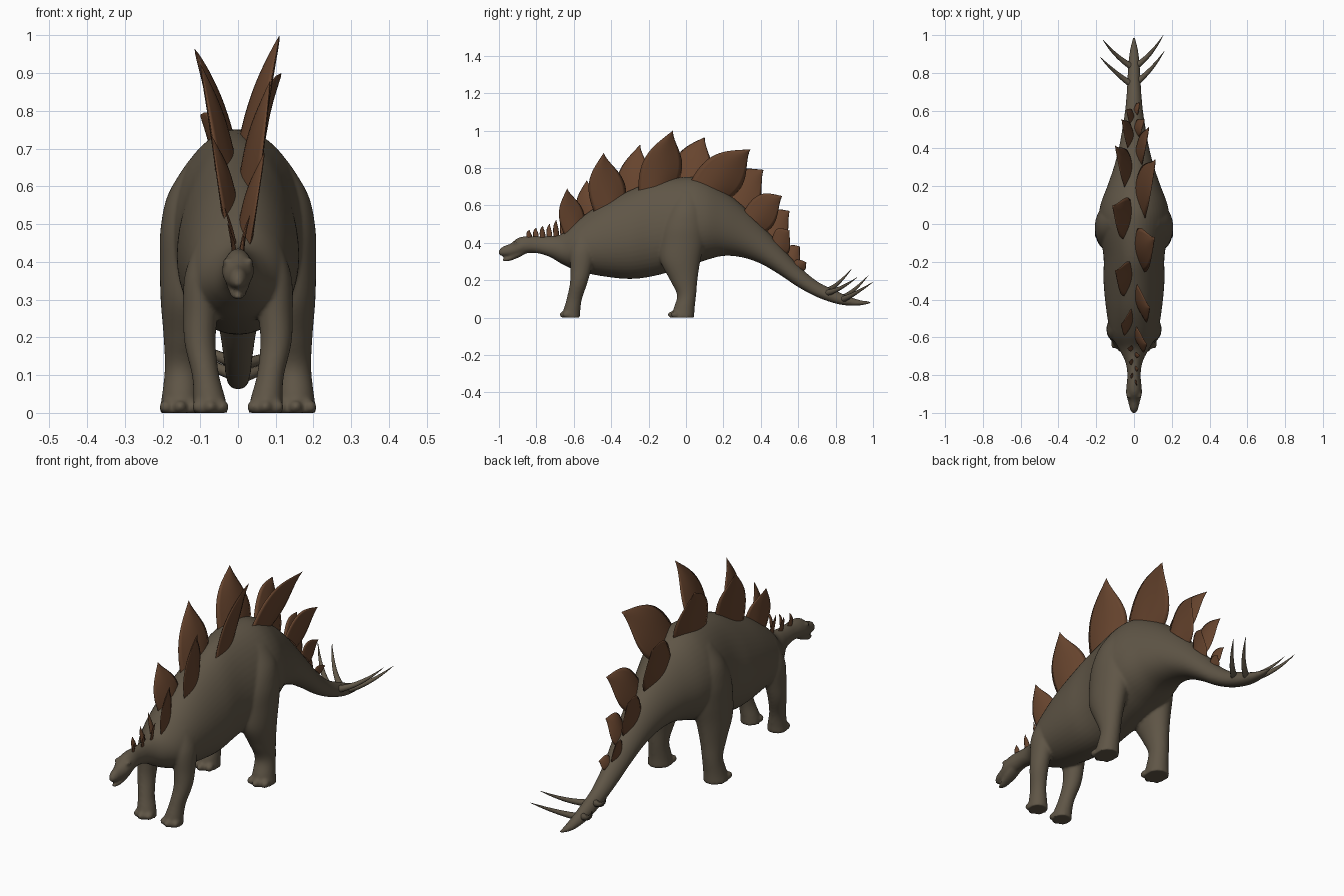
import bpy, bmesh, math
from mathutils import Vector

cube = bpy.data.objects.get("Cube")
if cube:
    bpy.data.objects.remove(cube)


def material(name, rgb):
    m = bpy.data.materials.new(name)
    m.use_nodes = True
    m.diffuse_color = (*rgb, 1)
    bsdf = m.node_tree.nodes["Principled BSDF"]
    bsdf.inputs["Base Color"].default_value = (*rgb, 1)
    bsdf.inputs["Roughness"].default_value = 0.8
    return m


HIDE = material("olive brown hide", (0.115, 0.092, 0.062))
PLATE = material("rust brown plate", (0.135, 0.058, 0.027))


def finish(bm, name, mat):
    bmesh.ops.recalc_face_normals(bm, faces=bm.faces)
    for f in bm.faces:
        f.smooth = True
    me = bpy.data.meshes.new(name)
    bm.to_mesh(me)
    bm.free()
    me.materials.append(mat)
    ob = bpy.data.objects.new(name, me)
    bpy.context.collection.objects.link(ob)
    return ob


def smooth_rows(rows, steps=6):
    """Catmull-Rom interpolation between station rows."""
    pts = [Vector(r) for r in rows]
    pts = [pts[0]] + pts + [pts[-1]]
    out = []
    for a, b, c, d in zip(pts, pts[1:], pts[2:], pts[3:]):
        for i in range(steps):
            t = i / steps
            out.append(b + (c - a) * (t / 2) + (a * 2 - b * 5 + c * 4 - d) * (t * t / 2)
                       + (b * 3 - a - c * 3 + d) * (t ** 3 / 2))
    return out + [pts[-1]]


def loft(bm, rows, up, egg=0.0, sides=48):
    """Skin elliptical rings; each row is centre x, y, z, half width, half depth."""
    rings = []
    for x, y, z, rx, rv in smooth_rows(rows):
        ring = []
        for i in range(sides):
            a = math.tau * i / sides
            s = math.sin(a)
            across = rx * math.cos(a) * (1 - egg * s)
            ring.append(bm.verts.new(Vector((x + across, y, z)) + up * (rv * s)))
        rings.append(ring)
    for r, q in zip(rings, rings[1:]):
        for i in range(sides):
            j = (i + 1) % sides
            bm.faces.new((r[i], r[j], q[j], q[i]))
    bm.faces.new(rings[0])
    bm.faces.new(rings[-1])


def ball(bm, centre, size):
    made = bmesh.ops.create_uvsphere(bm, u_segments=16, v_segments=10, radius=1)
    for v in made["verts"]:
        v.co = Vector(v.co[i] * size[i] + centre[i] for i in range(3))


Y, Z = Vector((0, 1, 0)), Vector((0, 0, 1))
bm = bmesh.new()

# Trunk, neck, head and tail: y, top, bottom, half width
trunk = [
    (-1.0, .36, .335, .010), (-.98, .38, .33, .021), (-.94, .395, .328, .031),
    (-.90, .425, .333, .041), (-.86, .435, .343, .040), (-.80, .435, .345, .035),
    (-.73, .435, .325, .045), (-.66, .45, .285, .08), (-.58, .52, .25, .122),
    (-.45, .61, .222, .146), (-.3, .68, .207, .160), (-.17, .73, .223, .160),
    (0, .752, .27, .186), (.1, .737, .305, .176), (.2, .68, .33, .140),
    (.3, .60, .322, .106), (.4, .50, .288, .08), (.5, .39, .23, .062),
    (.6, .28, .163, .047), (.7, .195, .11, .038), (.8, .145, .075, .033),
    (.88, .11, .063, .027), (.94, .092, .066, .018), (.99, .087, .077, .006)]
loft(bm, [(0, y, (t + b) / 2, w, (t - b) / 2) for y, t, b, w in trunk], Z, egg=.14)

# Lower jaw, slightly open
loft(bm, [(0, -.98, .308, .008, .007), (0, -.95, .314, .02, .013),
          (0, -.9, .337, .03, .018), (0, -.86, .36, .03, .02)], Z)

# Legs, toes and brows, repeated on both sides
hind = [(.08, .01, .67, .05, .07), (.1, 0, .58, .085, .1), (.115, -.012, .49, .09, .122),
        (.124, -.022, .4, .083, .122), (.135, -.03, .3, .07, .106),
        (.143, -.012, .2, .054, .073), (.148, .003, .12, .046, .051),
        (.151, -.01, .05, .05, .056), (.153, -.018, 0, .056, .062)]
fore = [(.075, -.535, .46, .035, .05), (.092, -.55, .36, .05, .068), (.1, -.563, .25, .045, .054),
        (.1, -.575, .18, .041, .046), (.086, -.597, .1, .036, .041),
        (.076, -.61, .04, .042, .045), (.073, -.613, 0, .046, .046)]
for side in (1, -1):
    for leg, spread in ((hind, .038), (fore, .031)):
        loft(bm, [(side * r[0], *r[1:]) for r in leg], Y)
        foot = leg[-1]
        for k in (-1, 0, 1):
            ball(bm, (side * foot[0] + k * spread, foot[1] - foot[4] + .006 + abs(k) * .016, .016),
                 (.018, .024, .018))
    ball(bm, (side * .03, -.905, .402), (.011, .02, .009))
    ball(bm, (side * .013, -.972, .370), (.007, .01, .007))

body = finish(bm, "body", HIDE)
remesh = body.modifiers.new("blend limbs", "REMESH")
remesh.mode = "VOXEL"
remesh.voxel_size = .0068
remesh.use_smooth_shade = True
relax = body.modifiers.new("soften joins", "SMOOTH")
relax.factor = .5
relax.iterations = 6


# Back plates: leaf outlines with a lens-shaped section, leaning outward
def bezier(t, *points):
    while len(points) > 1:
        points = [a.lerp(b, t) for a, b in zip(points, points[1:])]
    return points[0]


def plate(name, front, back, tip, x_base, x_tip, thick, rows=14, cols=10):
    b0, b1, top = Vector(front), Vector(back), Vector(tip)
    base, rise = b1 - b0, top - (b0 + b1) / 2
    front_edge = (b0, b0 + rise * .7 - base * .27, top - rise * .2 - base * .38, top)
    back_edge = (b1, b1 + rise * .4 + base * .13, top - rise * .28 + base * .1, top)
    toe_out = math.copysign(.2, x_tip)
    bm = bmesh.new()
    for face in (1, -1):
        grid = []
        for i in range(rows + 1):
            t = i / rows
            f, b = bezier(t, *front_edge), bezier(t, *back_edge)
            x = x_base + (x_tip - x_base) * t
            line = []
            for j in range(cols + 1):
                s = j / cols
                p = f.lerp(b, s)
                swell = face * thick * math.sin(math.pi * s) * (1 - t) ** .7
                turn = toe_out * (.5 - s) * (b.x - f.x)
                line.append(bm.verts.new((x + swell + turn, p.x, p.y)))
            grid.append(line)
        for r, q in zip(grid, grid[1:]):
            for j in range(cols):
                bm.faces.new((r[j], r[j + 1], q[j + 1], q[j]))
    bmesh.ops.remove_doubles(bm, verts=bm.verts, dist=.0004)
    finish(bm, name, PLATE)


# Front base, back base, tip (each y, z), base x, tip x
plates = [
    ((-.65, .44), (-.54, .52), (-.635, .69), .02, .07),
    ((-.57, .50), (-.45, .58), (-.53, .735), -.022, -.07),
    ((-.49, .56), (-.32, .65), (-.44, .88), .03, .085),
    ((-.38, .62), (-.21, .69), (-.245, .925), -.033, -.1),
    ((-.255, .68), (-.04, .73), (-.07, 1.0), .033, .11),
    ((-.08, .72), (.12, .71), (.1, .965), -.036, -.115),
    ((.025, .73), (.24, .64), (.345, .9), .036, .115),
    ((.19, .66), (.35, .54), (.415, .79), -.033, -.1),
    ((.31, .57), (.43, .46), (.515, .65), .03, .08),
    ((.40, .48), (.51, .38), (.555, .57), -.022, -.065),
    ((.46, .42), (.54, .34), (.555, .465), .018, .055),
    ((.53, .34), (.595, .28), (.61, .38), -.014, -.04),
    ((.575, .295), (.625, .25), (.645, .295), .012, .03)]
for n, (f, b, tip, x0, x1) in enumerate(plates):
    plate(f"back_plate_{n + 1}", f, b, tip, x0, x1, .008 + .1 * (b[0] - f[0]))

# Small neck plates growing toward the shoulders
for n in range(6):
    y, side = -.84 + n * .036, (-1) ** n
    z = .425 + max(0, n - 3) * .01
    plate(f"neck_plate_{n + 1}", (y - .012, z), (y + .016, z),
          (y + .003, z + .045 + n * .011), side * .01, side * (.016 + n * .004), .006)


# Tail spikes: tapered curves sweeping out, back and up
def spike(name, root, bend, tip):
    cu = bpy.data.curves.new(name, "CURVE")
    cu.dimensions = "3D"
    cu.bevel_depth = .018
    cu.bevel_resolution = 3
    cu.use_fill_caps = True
    sp = cu.splines.new("POLY")
    count = 14
    sp.points.add(count)
    for i, p in enumerate(sp.points):
        t = i / count
        p.co = (*bezier(t, Vector(root), Vector(bend), Vector(tip)), 1)
        p.radius = max(.05, (1 - t) ** .75)
    sp.use_smooth = True
    cu.materials.append(HIDE)
    bpy.context.collection.objects.link(bpy.data.objects.new(name, cu))


spike("right_front_spike", (0, .73, .135), (-.1, .795, .15), (-.18, .885, .26))
spike("left_front_spike", (0, .74, .13), (.09, .805, .135), (.16, .915, .215))
spike("right_rear_spike", (0, .825, .1), (-.095, .88, .12), (-.165, .975, .225))
spike("left_rear_spike", (0, .83, .095), (.085, .88, .11), (.155, 1.0, .19))
